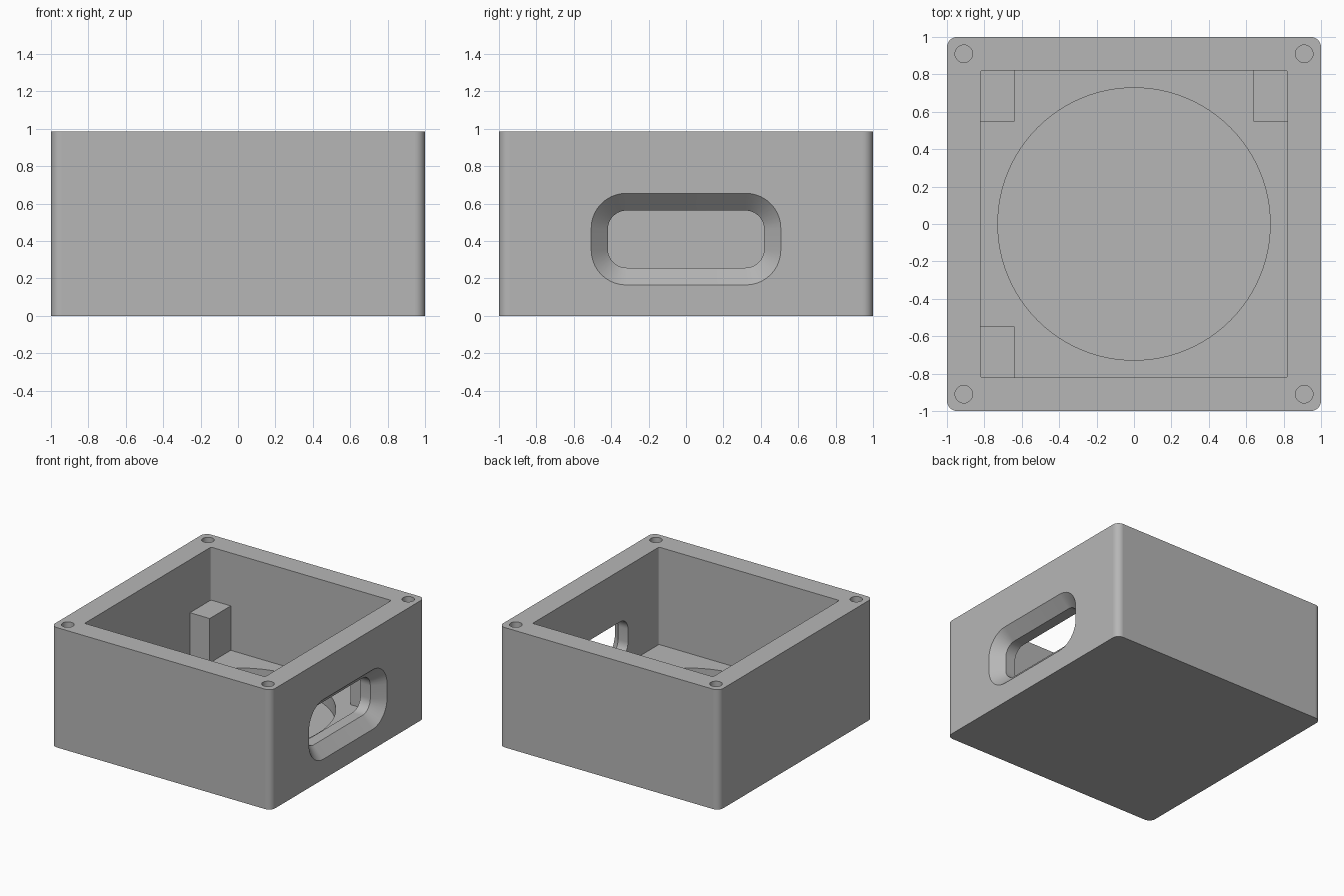
import bpy
import bmesh
import math

old = bpy.data.objects.get("Cube")
if old:
    bpy.data.objects.remove(old, do_unlink=True)

grey = bpy.data.materials.new("plain grey")
grey.use_nodes = True
grey.diffuse_color = (0.47, 0.47, 0.47, 1)
grey.node_tree.nodes["Principled BSDF"].inputs["Base Color"].default_value = (0.47, 0.47, 0.47, 1)

HEIGHT, INNER, FLOOR = 0.985, 0.82, 0.185


def rounded_rect(hw, hh, r, seg=10):
    """Outline of a rectangle with round corners, counter-clockwise."""
    pts = []
    for k, (sx, sy) in enumerate([(1, 1), (-1, 1), (-1, -1), (1, -1)]):
        for i in range(seg + 1):
            a = math.pi / 2 * (k + i / seg)
            pts.append((sx * (hw - r) + r * math.cos(a), sy * (hh - r) + r * math.sin(a)))
    return pts


def circle(cx, cy, r, seg):
    return [(cx + r * math.cos(math.tau * i / seg), cy + r * math.sin(math.tau * i / seg))
            for i in range(seg)]


def loft(name, sections, place):
    """Solid through equal-sized outlines; place maps (u, v, level) to 3D."""
    bm = bmesh.new()
    rings = [[bm.verts.new(place(u, v, t)) for u, v in pts] for t, pts in sections]
    n = len(rings[0])
    for a, b in zip(rings, rings[1:]):
        for i in range(n):
            j = (i + 1) % n
            bm.faces.new((a[i], a[j], b[j], b[i]))
    bm.faces.new(rings[0][::-1])
    bm.faces.new(rings[-1])
    bmesh.ops.recalc_face_normals(bm, faces=bm.faces)
    mesh = bpy.data.meshes.new(name)
    bm.to_mesh(mesh)
    bm.free()
    mesh.materials.append(grey)
    obj = bpy.data.objects.new(name, mesh)
    bpy.context.collection.objects.link(obj)
    return obj


def upright(u, v, t):
    return (u, v, t)


def sideways(u, v, t):
    return (t, u, v + 0.41)


def prism(name, outline, z0, z1):
    return loft(name, [(z0, outline), (z1, outline)], upright)


# Outer body
body = prism("box_body", rounded_rect(1, 1, 0.055), 0, HEIGHT)

# Cavity, round floor recess and corner screw holes
cutters = [
    prism("cavity_cutter", rounded_rect(INNER, INNER, 0.01, 3), FLOOR, HEIGHT + 0.1),
    prism("recess_cutter", circle(0, 0, 0.728, 96), 0.065, FLOOR + 0.1),
]
for sx in (-1, 1):
    for sy in (-1, 1):
        cutters.append(prism("screw_hole_cutter", circle(sx * 0.91, sy * 0.91, 0.047, 32),
                             HEIGHT - 0.36, HEIGHT + 0.1))

# Side slot with a sloped outer lip
small = rounded_rect(0.418, 0.153, 0.1)
large = rounded_rect(0.507, 0.245, 0.187)
cutters.append(loft("slot_cutter", [(0.7, small), (0.91, small), (1, large), (1.1, large)], sideways))

bpy.context.view_layer.objects.active = body
body.select_set(True)
for cutter in cutters:
    mod = body.modifiers.new("cut", "BOOLEAN")
    mod.operation = "DIFFERENCE"
    mod.solver = "EXACT"
    mod.object = cutter
    bpy.ops.object.modifier_apply(modifier=mod.name)
    bpy.data.objects.remove(cutter, do_unlink=True)

# Smooth the curved walls, keep the large planes flat
bpy.ops.object.shade_smooth_by_angle(angle=math.radians(30))
for face in body.data.polygons:
    if max(abs(c) for c in face.normal) > 0.999 and face.area > 0.04:
        face.use_smooth = False

# Support posts in three corners of the cavity
for name, sx, sy in (("back_right_post", -1, 1), ("back_left_post", 1, 1), ("front_right_post", -1, -1)):
    xs = (sx * 0.64, sx * (INNER + 0.01))
    ys = (sy * 0.547, sy * (INNER + 0.01))
    outline = [(xs[0], ys[0]), (xs[1], ys[0]), (xs[1], ys[1]), (xs[0], ys[1])]
    prism(name, outline, FLOOR - 0.01, 0.55)
